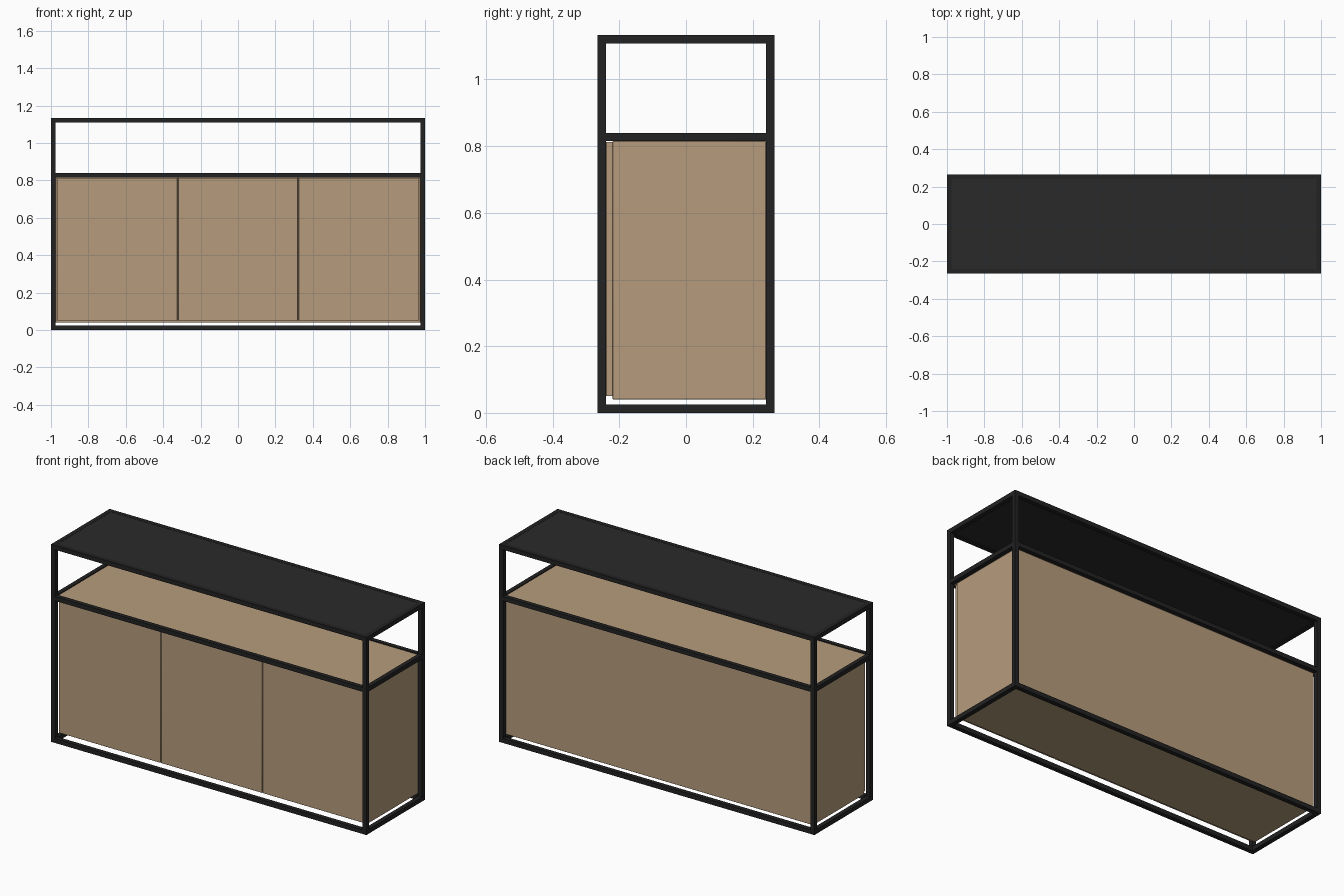
import bpy

if "Cube" in bpy.data.objects:
    bpy.data.objects.remove(bpy.data.objects["Cube"])

W, D, H, T = 1.0, 0.265, 1.133, 0.025   # half width, half depth, height, tube size


def material(name, rgb):
    m = bpy.data.materials.new(name)
    m.diffuse_color = (*rgb, 1)
    m.use_nodes = True
    m.node_tree.nodes["Principled BSDF"].inputs["Base Color"].default_value = m.diffuse_color
    return m


black = material("black_metal", (0.016, 0.016, 0.016))
dark = material("dark_top", (0.023, 0.023, 0.023))
wood = material("light_wood", (0.47, 0.335, 0.205))


def box(name, x, y, z, mat, bevel=0.0):
    """Box from (min, max) ranges on each axis."""
    bpy.ops.mesh.primitive_cube_add(size=1, location=[(a + b) / 2 for a, b in (x, y, z)])
    o = bpy.context.object
    o.name = name
    o.scale = [b - a for a, b in (x, y, z)]
    bpy.ops.object.transform_apply(location=False, rotation=False, scale=True)
    o.data.materials.append(mat)
    if bevel:
        b = o.modifiers.new("edge", 'BEVEL')
        b.width, b.segments = bevel, 2
        bpy.ops.object.shade_smooth_by_angle()
    return o


def side(s, outer):
    """Range of a tube lying against the outer limit on side s."""
    return (outer - T, outer) if s > 0 else (-outer, T - outer)


# corner posts
for sx, nx in ((-1, "left"), (1, "right")):
    for sy, ny in ((-1, "front"), (1, "back")):
        box(f"{ny}_{nx}_post", side(sx, W), side(sy, D), (0, H), black)

# three rings of rails between the posts
for level, z0 in (("bottom", 0.0), ("middle", 0.815), ("top", H - T)):
    z = (z0, z0 + T)
    for s, fb, lr in ((-1, "front", "left"), (1, "back", "right")):
        box(f"{level}_{fb}_rail", (T - W, W - T), side(s, D), z, black)
        box(f"{level}_{lr}_rail", side(s, W), (T - D, D - T), z, black)

# top panel set into the frame
box("top_panel", (T - W, W - T), (T - D, D - T), (H - 0.02, H - 0.001), dark)

# cabinet body
box("cabinet_body", (T - W, W - T), (-0.22, D - T), (0.04, 0.815), wood, 0.002)
# shelf surface closing the cabinet inside the middle rails
box("cabinet_top", (T - W, W - T), (T - D, D - T), (0.815, 0.835), wood)

# three doors with narrow gaps
edges = (-0.97, -0.322, 0.322, 0.97)
for i, n in enumerate(("left", "middle", "right")):
    box(f"{n}_door", (edges[i] + 0.002, edges[i + 1] - 0.002), (T - D, -0.22),
        (0.05, 0.813), wood, 0.002)
